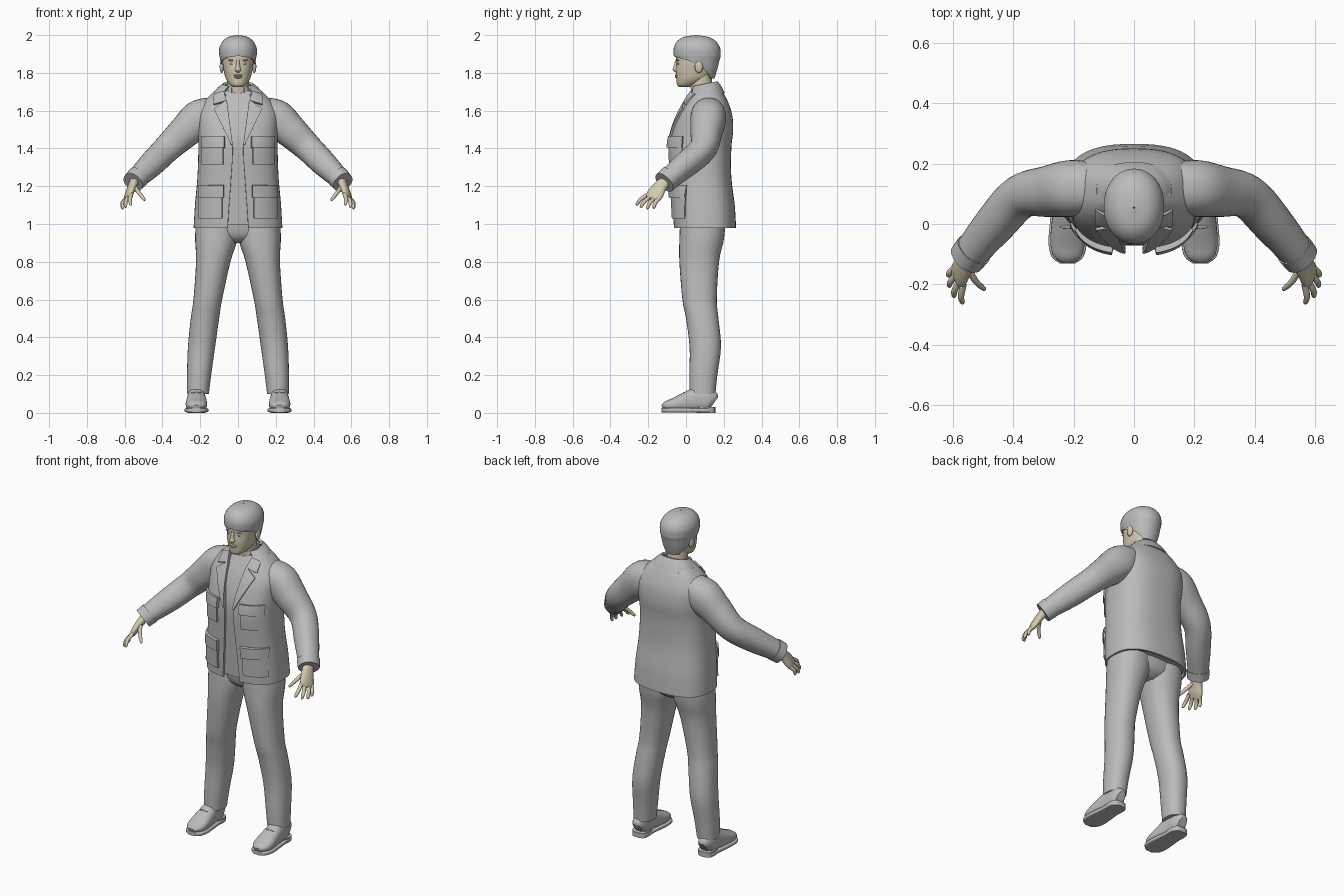
import bpy, bmesh, math
from mathutils import Vector

if "Cube" in bpy.data.objects:
    bpy.data.objects.remove(bpy.data.objects["Cube"], do_unlink=True)


def material(name, rgb):
    m = bpy.data.materials.new(name)
    m.use_nodes = True
    m.diffuse_color = (*rgb, 1)
    node = next(n for n in m.node_tree.nodes if n.type == 'BSDF_PRINCIPLED')
    node.inputs["Base Color"].default_value = (*rgb, 1)
    return m


GREY = material("cloth grey", (0.5, 0.5, 0.5))
SKIN = material("skin beige", (0.66, 0.59, 0.44))
UP, SIDE = Vector((0, 0, 1)), Vector((0, 1, 0))


def finish(name, bm, mat, thick=0, mirror=False, angle=40):
    me = bpy.data.meshes.new(name)
    bm.to_mesh(me)
    bm.free()
    me.materials.append(mat)
    ob = bpy.data.objects.new(name, me)
    bpy.context.collection.objects.link(ob)
    bpy.ops.object.select_all(action='DESELECT')
    ob.select_set(True)
    bpy.context.view_layer.objects.active = ob
    if thick:
        mod = ob.modifiers.new("thickness", 'SOLIDIFY')
        mod.thickness, mod.offset = thick, -1
        bpy.ops.object.modifier_apply(modifier=mod.name)
    if mirror:
        mod = ob.modifiers.new("mirror", 'MIRROR')
        mod.use_mirror_merge = False
        bpy.ops.object.modifier_apply(modifier=mod.name)
    bpy.ops.object.shade_smooth_by_angle(angle=math.radians(angle))
    return ob


def smooth(rings, steps):
    """Spline through rings of (x, y, z, half width, half depth, front gap angle)."""
    r = [tuple(p) + (0,) * (6 - len(p)) for p in rings]
    out = []
    for i in range(len(r) - 1):
        a, b, c, d = r[max(i - 1, 0)], r[i], r[i + 1], r[min(i + 2, len(r) - 1)]
        for k in range(steps):
            t = k / steps
            out.append([q + t / 2 * (s - p + t * (2 * p - 5 * q + 4 * s - u + t * (3 * (q - s) + u - p)))
                        for p, q, s, u in zip(a, b, c, d)])
    return out + [list(r[-1])]


def loft(name, rings, mat, power=2.2, ref=None, thick=0, mirror=False, tilt=0, n=32, steps=4):
    """Skin through rings; level rings unless ref is given, then square to the path."""
    is_open = any(len(p) > 5 for p in rings)
    rs = smooth(rings, steps)
    bm, rows = bmesh.new(), []
    for i, (x, y, z, w, d, gap) in enumerate(rs):
        s, t = Vector((1, 0, 0)), SIDE
        if ref:
            along = (Vector(rs[min(i + 1, len(rs) - 1)][:3]) - Vector(rs[max(i - 1, 0)][:3])).normalized()
            s = Vector(ref).cross(along).normalized()
            t = along.cross(s)
        gap, row = max(gap, 0), []
        for j in range(n + is_open):
            a = gap + (2 * math.pi - 2 * gap) * j / n
            u, v = math.sin(a), -math.cos(a)
            u = w * math.copysign(abs(u) ** (2 / power), u)
            v = d * math.copysign(abs(v) ** (2 / power), v)
            row.append(bm.verts.new(Vector((x, y, z + tilt * v)) + s * u + t * v))
        rows.append(row)
    for lo, hi in zip(rows, rows[1:]):
        for j in range(n):
            k = (j + 1) % len(lo)
            bm.faces.new((lo[j], lo[k], hi[k], hi[j]))
    if not is_open:
        bm.faces.new(rows[0][::-1])
        bm.faces.new(rows[-1])
    return finish(name, bm, mat, thick, mirror)


def ball(name, mat, centre, size, mirror=False):
    bm = bmesh.new()
    bmesh.ops.create_uvsphere(bm, u_segments=16, v_segments=10, radius=1)
    bmesh.ops.scale(bm, vec=size, verts=bm.verts)
    bmesh.ops.translate(bm, vec=centre, verts=bm.verts)
    return finish(name, bm, mat, mirror=mirror, angle=80)


# Jacket body: y centre, z, half width, half depth, half width of the front opening
P = 2.6
BODY = [(.1, .98, .235, .165, .055), (.093, 1.1, .228, .165, .047), (.08, 1.25, .215, .16, .036),
        (.076, 1.4, .21, .164, .028), (.09, 1.5, .213, .16, .042), (.102, 1.58, .213, .142, .055),
        (.108, 1.64, .185, .117, .063), (.11, 1.69, .14, .09, .066), (.105, 1.73, .092, .066, .066)]
loft("jacket_body", [(0, y, z, w, d, math.asin((g / w) ** (P / 2))) for y, z, w, d, g in BODY],
     GREY, P, thick=.012, n=56, steps=5)
loft("shirt", [(0, y, z + .015, w - .016, d - .016) for y, z, w, d, g in BODY[:-1]], GREY, P, n=40)
FINE = smooth([(0, y, z, w, d) for y, z, w, d, g in BODY], 6)


def front_y(x, z):
    for a, b in zip(FINE, FINE[1:]):
        if z <= b[2]:
            break
    t = (z - a[2]) / (b[2] - a[2])
    y, w, d = (a[k] + t * (b[k] - a[k]) for k in (1, 3, 4))
    f = min(abs(x) / w, .97)
    return y - d * (1 - f ** P) ** (1 / P)


def patch(name, corners, lift, mat=GREY, thick=.02, mirror=True, n=8):
    """Four-cornered cloth panel that follows the front of the body."""
    bm = bmesh.new()
    a, b, c, d = (Vector(p) for p in corners)
    grid = []
    for i in range(n + 1):
        lo, hi = a.lerp(d, i / n), b.lerp(c, i / n)
        pts = [lo.lerp(hi, j / n) for j in range(n + 1)]
        grid.append([bm.verts.new((p.x, front_y(p.x, p.y) - lift, p.y)) for p in pts])
    for r, q in zip(grid, grid[1:]):
        for j in range(n):
            bm.faces.new((r[j], r[j + 1], q[j + 1], q[j]))
    return finish(name, bm, mat, thick, mirror)


def panel(name, x0, x1, z0, z1, lift):
    patch(name, [(x0, z0), (x1, z0), (x1, z1), (x0, z1)], lift)


# Pockets, flaps, lapels
panel("chest_pockets", .08, .193, 1.315, 1.44, .01)
panel("chest_pocket_flaps", .073, .197, 1.405, 1.465, .02)
panel("lower_pockets", .085, .21, 1.03, 1.18, .012)
panel("lower_pocket_flaps", .078, .212, 1.14, 1.205, .022)
patch("lapels", [(.028, 1.42), (.036, 1.42), (.128, 1.61), (.06, 1.66)], .012, thick=.014)
patch("collar_points", [(.062, 1.655), (.13, 1.635), (.128, 1.69), (.075, 1.705)], .014, thick=.016)
patch("open_neck", [(-.002, 1.615), (.002, 1.615), (.04, 1.7), (-.04, 1.7)], -.011, SKIN, .006, False)

# Collars
loft("jacket_collar", [(0, .105, 1.675, .142, .1, .75), (0, .1, 1.715, .112, .085, .7),
                       (0, .097, 1.742, .08, .07, .65)], GREY, thick=.014, tilt=.2)
loft("shirt_collar", [(0, .09, 1.675, .078, .07, .4), (0, .088, 1.735, .066, .062, .5)],
     GREY, thick=.008, tilt=.2)

# Sleeves and cuffs
loft("sleeves", [(.12, .12, 1.6, .075, .08), (.2, .118, 1.56, .1, .094), (.28, .108, 1.49, .088, .085),
                 (.375, .09, 1.4, .074, .072), (.46, 0, 1.315, .068, .066), (.55, -.108, 1.228, .052, .055)],
     GREY, ref=SIDE, mirror=True, steps=5)
loft("cuffs", [(.53, -.084, 1.248, .06, .062), (.555, -.115, 1.22, .057, .06)], GREY, ref=SIDE, mirror=True)

# Hands
ACROSS = (.3, 1, -.2)
loft("palms", [(.545, -.1, 1.235, .025, .03), (.56, -.135, 1.2, .022, .036),
               (.578, -.165, 1.155, .018, .045), (.588, -.182, 1.132, .01, .038)], SKIN, ref=ACROSS, mirror=True)
FINGERS = {"index_fingers": ((.565, -.208, 1.15), (.568, -.265, 1.1)),
           "middle_fingers": ((.576, -.188, 1.142), (.598, -.243, 1.088)),
           "ring_fingers": ((.587, -.167, 1.134), (.614, -.208, 1.08)),
           "little_fingers": ((.596, -.148, 1.128), (.615, -.172, 1.082)),
           "thumbs": ((.545, -.15, 1.195), (.493, -.22, 1.125))}
for name, (base, tip) in FINGERS.items():
    a, b = Vector(base), Vector(tip)
    bend = Vector((.006, -.003, .006))
    path = [(a.lerp(b, -.15), .011), (a.lerp(b, .5) + bend, .0105), (a.lerp(b, .9), .008), (b, .002)]
    loft(name, [(*p, r, r) for p, r in path], SKIN, 2, ref=(1, .2, 0), mirror=True, n=12)

# Trousers
loft("trouser_legs", [(.212, .088, .1, .058, .068), (.206, .092, .2, .064, .074), (.193, .102, .35, .072, .083),
                      (.175, .086, .5, .075, .086), (.16, .072, .6, .076, .091), (.131, .07, .8, .091, .105),
                      (.115, .083, .92, .112, .118), (.112, .09, 1.03, .11, .12)], GREY, mirror=True)
loft("trouser_seat", [(0, .085, .9, .06, .06), (0, .088, .94, .17, .105), (0, .09, 1.04, .215, .125)], GREY)

# Shoes: y, z centre, half width, half height
SHOE = [(.15, .055, .025, .035), (.125, .068, .042, .058), (.06, .07, .047, .065), (0, .058, .053, .052),
        (-.06, .045, .057, .036), (-.105, .038, .047, .024), (-.127, .032, .02, .01)]
loft("shoes", [(.22, y, z, w, h) for y, z, w, h in SHOE], GREY, 2.4, ref=UP, mirror=True)
loft("shoe_soles", [(.22, y - .003, .014, w + .006, .012) for y, z, w, h in SHOE], GREY, 5, ref=UP, mirror=True)
loft("shoe_heels", [(.22, .105, 0, .046, .05), (.22, .105, .03, .048, .05)], GREY, 3, mirror=True)
for k in range(3):
    ball("laces_%d" % (k + 1), GREY, (.22, -.01 - .02 * k, .106 - .013 * k), (.028, .005, .006), True)

# Head and neck
loft("neck", [(0, .09, 1.62, .062, .062), (0, .085, 1.7, .058, .058), (0, .075, 1.79, .058, .06)], SKIN, 2)
loft("head", [(0, -.01, 1.725, .022, .026), (0, .005, 1.738, .044, .053), (0, .034, 1.77, .065, .085),
              (0, .044, 1.81, .075, .098), (0, .051, 1.85, .082, .102), (0, .056, 1.89, .084, .108),
              (0, .056, 1.94, .074, .095), (0, .056, 1.98, .03, .04)], SKIN, 2.15)
loft("nose", [(0, -.05, 1.803, .009, .007), (0, -.056, 1.815, .017, .014), (0, -.054, 1.832, .011, .013),
              (0, -.048, 1.868, .008, .008)], SKIN, 2, n=16)
ball("upper_lip", SKIN, (0, -.05, 1.787), (.024, .009, .006))
ball("lower_lip", SKIN, (0, -.049, 1.777), (.02, .009, .006))
ball("ears", SKIN, (.086, .068, 1.833), (.011, .022, .034), True)
ball("eyes", GREY, (.032, -.041, 1.848), (.013, .005, .005), True)
ball("eyebrows", GREY, (.034, -.043, 1.867), (.02, .006, .004), True)

# Hair cap, open over the face
loft("hair", [(0, .1, 1.77, .055, .05, 2.2), (0, .078, 1.81, .078, .085, 1.9), (0, .066, 1.84, .088, .105, 1.55),
              (0, .06, 1.866, .094, .117, 1.15), (0, .06, 1.882, .097, .122, .5), (0, .059, 1.893, .099, .124, 0),
              (0, .058, 1.93, .099, .123, 0), (0, .056, 1.965, .083, .105, 0), (0, .054, 1.99, .052, .066, 0),
              (0, .054, 2.0, .003, .003, 0)], GREY, 2.1, thick=.012, n=40)
